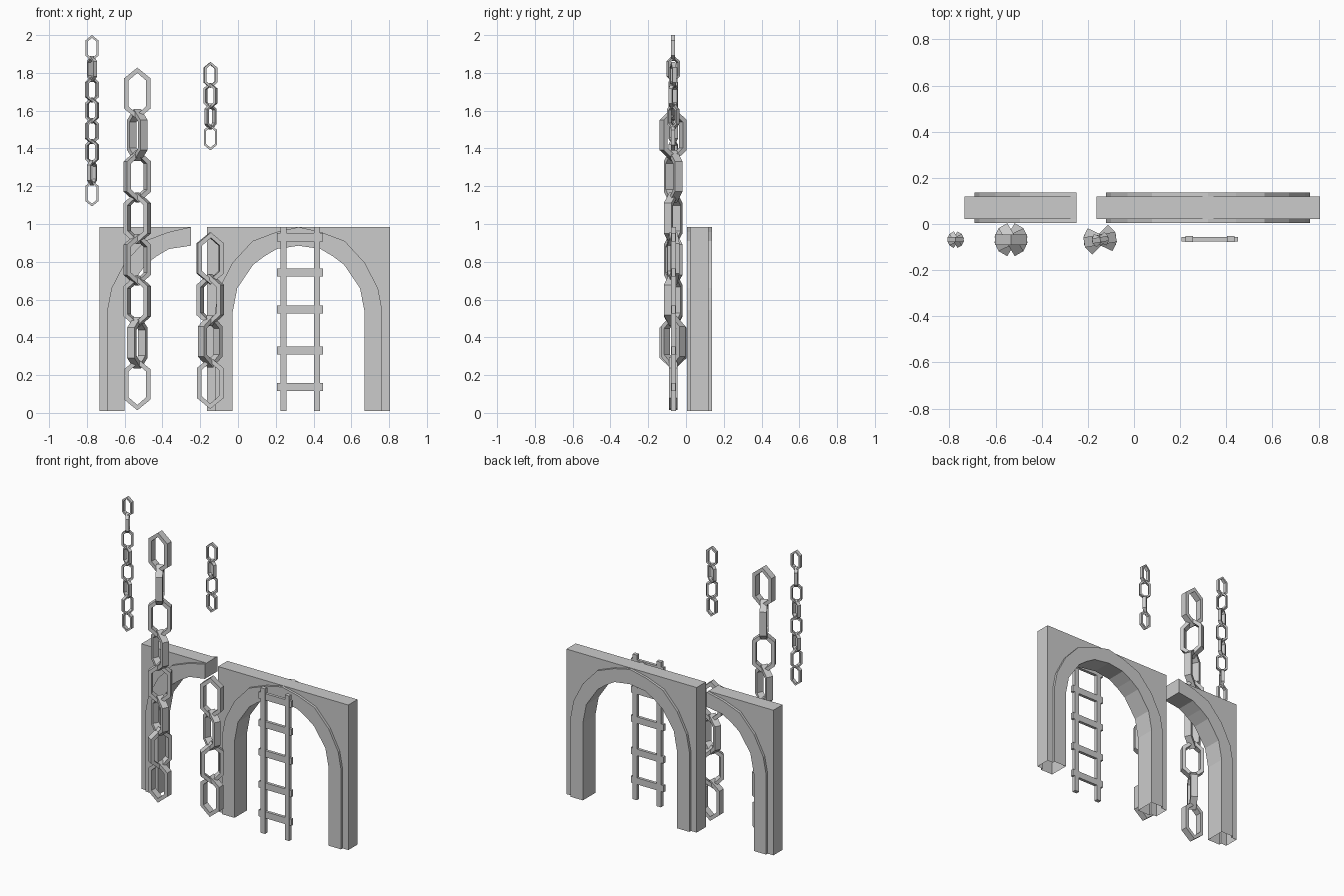
import bpy, bmesh
from math import radians
from mathutils import Matrix, Vector

cube = bpy.data.objects.get("Cube")
if cube:
    bpy.data.objects.remove(cube, do_unlink=True)

# One plain stone-and-iron grey
GREY = (0.6, 0.6, 0.6, 1)
grey = bpy.data.materials.new("plain_grey")
grey.use_nodes = True
grey.diffuse_color = GREY
grey.node_tree.nodes["Principled BSDF"].inputs["Base Color"].default_value = GREY


def finish(bm, name):
    bmesh.ops.recalc_face_normals(bm, faces=bm.faces)
    mesh = bpy.data.meshes.new(name)
    bm.to_mesh(mesh)
    bm.free()
    mesh.materials.append(grey)
    obj = bpy.data.objects.new(name, mesh)
    bpy.context.collection.objects.link(obj)
    return obj


def loft(bm, rings, closed=False):
    """Skin a series of equal closed rings."""
    rows = [[bm.verts.new(p) for p in ring] for ring in rings]
    pairs = list(zip(rows, rows[1:]))
    if closed:
        pairs.append((rows[-1], rows[0]))
    n = len(rows[0])
    for a, b in pairs:
        for i in range(n):
            j = (i + 1) % n
            bm.faces.new((a[i], a[j], b[j], b[i]))
    return rows


def box(bm, x0, x1, y, depth, z0, z1):
    size = Vector((x1 - x0, depth, z1 - z0))
    centre = Vector(((x0 + x1) / 2, y, (z0 + z1) / 2))
    bmesh.ops.create_cube(bm, size=1, matrix=Matrix.Translation(centre) @ Matrix.Diagonal(size.to_4d()))


# Arches: opening edge, raised band edge and slab edge, from foot to crown
BASE, TOP, HALF = 0.01, 0.985, 0.484
OPENING = [(0.35, BASE), (0.35, 0.53), (0.325, 0.66), (0.24, 0.785),
           (0.18, 0.83), (0.115, 0.868), (0, 0.885)]
BAND = [(0.442, BASE), (0.442, 0.545), (0.42, 0.66), (0.35, 0.795),
        (0.244, 0.91), (0.12, 0.957), (0, TOP - 0.001)]
SLAB = [(HALF, BASE), (HALF, 0.545), (HALF, 0.66), (HALF, 0.795),
        (HALF, TOP), (0.12, TOP), (0, TOP)]
BAND_Y, SLAB_Y = (0.005, 0.137), (0.022, 0.12)


def arch(name, cx, whole):
    def section(i, side):
        steps = [(OPENING, BAND_Y[0]), (BAND, BAND_Y[0]), (BAND, SLAB_Y[0]), (SLAB, SLAB_Y[0]),
                 (SLAB, SLAB_Y[1]), (BAND, SLAB_Y[1]), (BAND, BAND_Y[1]), (OPENING, BAND_Y[1])]
        return [(cx + side * edge[i][0], y, edge[i][1]) for edge, y in steps]

    bm = bmesh.new()
    count = len(SLAB)
    rings = [section(i, -1) for i in range(count)]
    if whole:
        rings += [section(i, 1) for i in reversed(range(count - 1))]
    rows = loft(bm, rings)
    if not whole:
        bm.faces.new(rows[-1])      # broken end; the feet stay open
    finish(bm, name)


arch("whole_arch", 0.321, True)
arch("half_arch", -0.25, False)

# Chains: pointed six-sided links, each turned about the vertical
CHAIN_Y = -0.068
LINK_HALF, PITCH = 0.137, 0.22


def hexagon(w, shoulder, tip):
    return [(0, tip), (w, shoulder), (w, -shoulder), (0, -tip), (-w, -shoulder), (-w, shoulder)]


def chain(name, x, top, scale, turns):
    bm = bmesh.new()
    outer = hexagon(0.07, 0.08, LINK_HALF)
    inner = hexagon(0.047, 0.068, LINK_HALF - 0.028)
    d = 0.022
    for i, turn in enumerate(turns):
        z = top - scale * (LINK_HALF + i * PITCH)
        place = (Matrix.Translation((x, CHAIN_Y, z)) @ Matrix.Rotation(radians(turn), 4, "Z")
                 @ Matrix.Scale(scale, 4))
        rings = [[place @ Vector((px, y, pz)) for (px, pz), y in
                  ((o, -d), (o, d), (n, d), (n, -d))] for o, n in zip(outer, inner)]
        loft(bm, rings, closed=True)
    finish(bm, name)


LONG = [0, -60, 25, -25, 25, -25, 60, 0]
SHORT = [10, -25, 45, 0]
chain("long_large_chain", -0.533, 1.828, 1, LONG)
chain("long_small_chain", -0.773, 2.0, 0.5, LONG)
chain("short_large_chain", -0.147, 0.955, 1, SHORT)
chain("short_small_chain", -0.146, 1.857, 0.5, SHORT)

# Ladder: two square rails and five flat rungs
LADDER_Y = -0.066
for name, x0 in (("right_ladder_rail", 0.224), ("left_ladder_rail", 0.403)):
    bm = bmesh.new()
    box(bm, x0, x0 + 0.032, LADDER_Y, 0.026, BASE, TOP)
    finish(bm, name)
bm = bmesh.new()
for z in (0.137, 0.33, 0.547, 0.743, 0.93):
    box(bm, 0.206, 0.45, LADDER_Y, 0.02, z - 0.022, z + 0.022)
finish(bm, "ladder_rungs")
